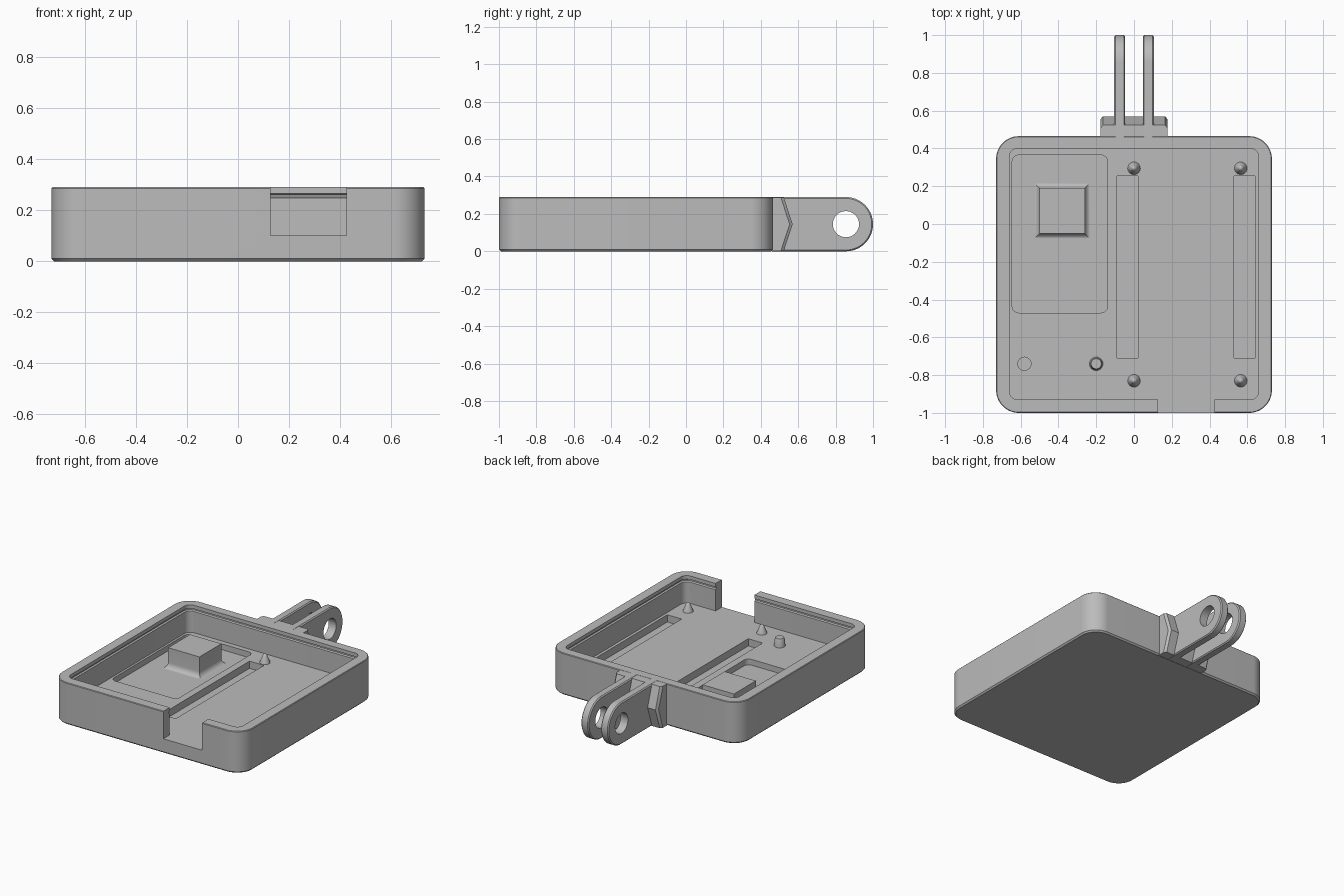
import bpy, bmesh, math

if "Cube" in bpy.data.objects:
    bpy.data.objects.remove(bpy.data.objects["Cube"])

grey = bpy.data.materials.new("plain grey")
grey.diffuse_color = (0.5, 0.5, 0.5, 1)
grey.use_nodes = True
grey.node_tree.nodes["Principled BSDF"].inputs["Base Color"].default_value = grey.diffuse_color


def make(name, bm):
    bmesh.ops.recalc_face_normals(bm, faces=bm.faces)
    me = bpy.data.meshes.new(name)
    bm.to_mesh(me)
    bm.free()
    me.materials.append(grey)
    ob = bpy.data.objects.new(name, me)
    bpy.context.collection.objects.link(ob)
    return ob


def ring(x0, x1, y0, y1, r, n):
    """Rounded rectangle outline."""
    pts = []
    for cx, cy, a in ((x1 - r, y1 - r, 0), (x0 + r, y1 - r, 90),
                      (x0 + r, y0 + r, 180), (x1 - r, y0 + r, 270)):
        for i in range(n + 1):
            t = math.radians(a + 90 * i / n)
            pts.append((cx + r * math.cos(t), cy + r * math.sin(t)))
    return pts


def loft(name, rings):
    """Closed solid through a list of outlines of 3D points."""
    bm = bmesh.new()
    loops = [[bm.verts.new(p) for p in pts] for pts in rings]
    for a, b in zip(loops, loops[1:]):
        for i in range(len(a)):
            j = (i + 1) % len(a)
            bm.faces.new((a[i], a[j], b[j], b[i]))
    bm.faces.new(loops[0])
    bm.faces.new(loops[-1])
    return make(name, bm)


def slab(name, x0, x1, y0, y1, levels, r=0.0, n=8):
    """Rounded slab; levels are (inset, z) pairs."""
    rings = []
    for d, z in levels:
        if r:
            o = ring(x0 + d, x1 - d, y0 + d, y1 - d, max(r - d, 0.002), n)
        else:
            o = [(x0 + d, y0 + d), (x1 - d, y0 + d), (x1 - d, y1 - d), (x0 + d, y1 - d)]
        rings.append([(x, y, z) for x, y in o])
    return loft(name, rings)


def lathe(name, x, y, levels, n=24):
    """Round part; levels are (radius, z) pairs."""
    return loft(name, [[(x + r * math.cos(2 * math.pi * i / n),
                         y + r * math.sin(2 * math.pi * i / n), z) for i in range(n)]
                       for r, z in levels])


def cut(ob, cutter):
    m = ob.modifiers.new("cut", 'BOOLEAN')
    m.operation, m.solver, m.object = 'DIFFERENCE', 'EXACT', cutter
    bpy.context.view_layer.objects.active = ob
    bpy.ops.object.modifier_apply(modifier=m.name)
    bpy.data.objects.remove(cutter)


# Tray body with rounded corners and a chamfered base
tray = slab("tray", -0.73, 0.73, -1.0, 0.465,
            [(0.01, 0), (0, 0.01), (0, 0.286), (0.004, 0.29)], 0.12, 14)
# Cavity with a thin snap groove near the rim
cut(tray, slab("cavity", -0.66, 0.66, -0.93, 0.40,
               [(0, 0.10), (0, 0.247), (-0.01, 0.252), (-0.01, 0.260),
                (0, 0.265), (0, 0.35)], 0.045))
# Front cable opening
cut(tray, slab("opening", 0.128, 0.425, -1.1, -0.90, [(0, 0.10), (0, 0.35)]))
# Floor recess, two long slots and a round hole
cut(tray, slab("recess", -0.645, -0.14, -0.47, 0.365, [(0, 0.06), (0, 0.15)], 0.035))
for x in (-0.09, 0.53):
    cut(tray, slab("slot", x, x + 0.11, -0.71, 0.255, [(0, 0.05), (0, 0.15)]))
cut(tray, lathe("hole", -0.58, -0.74, [(0.035, 0.06), (0.035, 0.15)]))

# Raised pad with a concave flare at its foot
flare = [(-0.035 * (1 - math.sin(t)), 0.058 + 0.04 * (1 - math.cos(t)))
         for t in (math.pi / 2 * i / 6 for i in range(7))]
slab("pad", -0.50, -0.26, -0.05, 0.19, flare + [(0, 0.20)])

# Locating pins and a support post
for x in (0.0, 0.565):
    for y in (0.295, -0.83):
        lathe("locating_pin", x, y, [(0.034, 0.098), (0.032, 0.105), (0.014, 0.15),
                                     (0.009, 0.157), (0.003, 0.16)])
lathe("support_post", -0.20, -0.74, [(0.036, 0.098), (0.031, 0.15), (0.027, 0.158)])

# Chevron-ended mounting block, chamfered at both sides
rings = []
for x, d in ((-0.178, 0.016), (-0.165, 0), (0.165, 0), (0.178, 0.016)):
    rings.append([(x, y, z) for y, z in
                  ((0.44, 0.001), (0.523 - d, 0.001), (0.57 - d, 0.145),
                   (0.523 - d, 0.289), (0.44, 0.289))])
loft("mount_block", rings)

# Pair of pierced mounting arms with rounded ends
for s in (-1, 1):
    rings = []
    for x, d in ((0.047, 0.007), (0.054, 0), (0.098, 0), (0.105, 0.007)):
        r = 0.145 - d
        arc = [(0.855 + r * math.cos(t), 0.145 + r * math.sin(t))
               for t in (math.pi * (i / 28 - 0.5) for i in range(29))]
        rings.append([(s * x, y, z) for y, z in
                      [(0.46, 0.145 - r)] + arc + [(0.46, 0.145 + r)]])
    arm = loft("mount_arm", rings)
    pin = [[(x, 0.855 + 0.07 * math.cos(i * math.pi / 16),
             0.145 + 0.07 * math.sin(i * math.pi / 16)) for i in range(32)]
           for x in (s * 0.02, s * 0.13)]
    cut(arm, loft("arm_hole", pin))

# Smooth the round surfaces, keep edges crisp
for ob in bpy.context.scene.objects:
    ob.select_set(True)
bpy.context.view_layer.objects.active = tray
bpy.ops.object.shade_smooth_by_angle(angle=math.radians(30))
